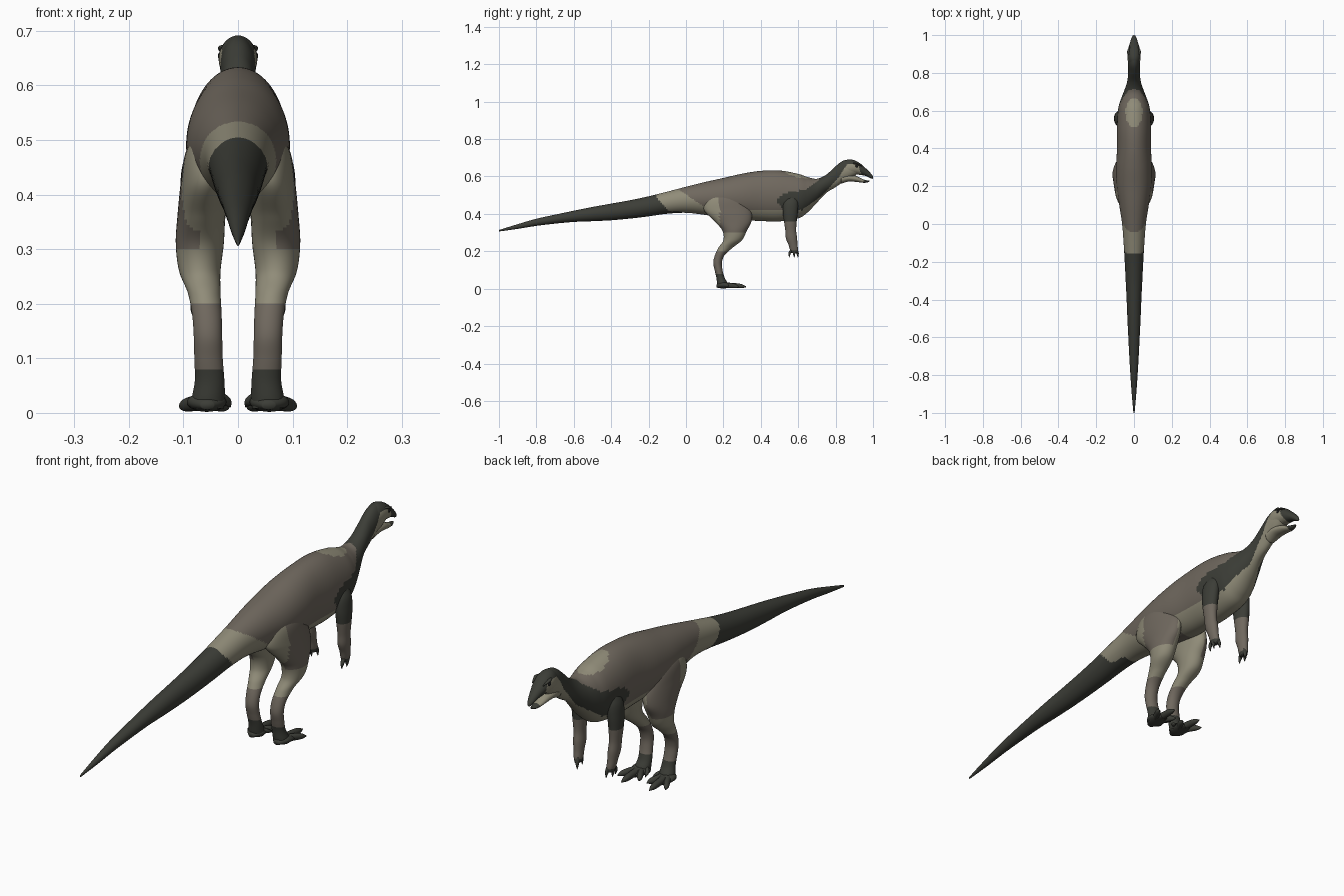
import bpy, bmesh, math
from mathutils import Vector

if "Cube" in bpy.data.objects:
    bpy.data.objects.remove(bpy.data.objects["Cube"])


def material(name, rgb):
    m = bpy.data.materials.new(name)
    m.use_nodes = True
    m.diffuse_color = (*rgb, 1)
    bsdf = m.node_tree.nodes["Principled BSDF"]
    bsdf.inputs["Base Color"].default_value = (*rgb, 1)
    bsdf.inputs["Roughness"].default_value = 0.8
    return m


MATS = [material("charcoal", (.045, .047, .038)),
        material("taupe", (.16, .138, .112)),
        material("sand", (.28, .262, .19)),
        material("eye_black", (.01, .01, .01))]
DARK, TAUPE, SAND, EYE = range(4)


def smooth_path(stations, steps):
    """Catmull-Rom curve through the stations."""
    pts = [stations[0]] + list(stations) + [stations[-1]]
    out = []
    for i in range(1, len(pts) - 2):
        for k in range(steps):
            t = k / steps
            row = []
            for a, b, c, d in zip(*pts[i - 1:i + 3]):
                row.append(b + t * ((c - a) + t * ((2 * a - 5 * b + 4 * c - d)
                                                   + t * (3 * (b - c) + d - a))) / 2)
            out.append(row)
    return out + [list(stations[-1])]


def finish(obj, mirror):
    bpy.context.collection.objects.link(obj)
    if mirror:
        obj.modifiers.new("mirror", 'MIRROR')
    for p in obj.data.polygons:
        p.use_smooth = True
    return obj


def loft(name, stations, paint, upright=False, steps=8, sides=24, mirror=True):
    """Skin elliptical rings (x, y, z, half width, half depth).
    Upright parts have level rings; the others have rings facing y."""
    bm = bmesh.new()
    rings = []
    for x, y, z, a, b in smooth_path(stations, steps):
        ring = []
        for s in range(sides):
            t = math.tau * s / sides
            u, v = max(a, .001) * math.cos(t), max(b, .001) * math.sin(t)
            ring.append(bm.verts.new((x + u, y + v, z) if upright else (x + u, y, z + v)))
        rings.append(ring)
    for r, q in zip(rings, rings[1:]):
        for s in range(sides):
            n = (s + 1) % sides
            bm.faces.new((r[s], r[n], q[n], q[s]))
    bm.faces.new(rings[0])
    bm.faces.new(rings[-1])
    bmesh.ops.recalc_face_normals(bm, faces=bm.faces)
    for f in bm.faces:
        f.material_index = paint(f.calc_center_median()) if callable(paint) else paint
    mesh = bpy.data.meshes.new(name)
    bm.to_mesh(mesh)
    bm.free()
    for m in MATS:
        mesh.materials.append(m)
    return finish(bpy.data.objects.new(name, mesh), mirror)


def profile(rows):
    """Turn (y, top, bottom, half width) into ring stations."""
    return [(0, y, (t + b) / 2, w, (t - b) / 2) for y, t, b, w in rows]


def ramp(points, t):
    for (a, va), (b, vb) in zip(points, points[1:]):
        if t <= b:
            return va + (vb - va) * max(0, t - a) / (b - a)
    return points[-1][1]


# Colour borders of the shoulder, neck and head
SHOULDER_TOP = [(.48, .47), (.52, .51), (.64, .53), (.71, .58), (.74, .7)]
SHOULDER_LOW = [(.48, .47), (.53, .41), (.62, .42), (.73, .5), (.82, .60),
                (.86, .665), (.92, .665), (.955, .56)]


def body_paint(c):
    x, y, z = abs(c.x), c.y, c.z
    if y < -.16 + max(0, .49 - z) * .9 or (y < -.02 and z < .415):
        return DARK
    if y < -.04 + (.53 - z) * 1.5 and y < .25:
        return SAND
    if ((y - .59) / .075) ** 2 + (x / .045) ** 2 < 1 and z > .5:
        return SAND
    if y > .48:
        low = ramp(SHOULDER_LOW, y)
        if low < z < ramp(SHOULDER_TOP, y):
            return DARK
        if y > .56 and z <= low:
            return SAND
    if .32 < y < .56 and z < .425:
        return SAND
    return TAUPE


def leg_paint(c):
    if c.z < .078:
        return DARK
    if c.z < .2:
        return TAUPE
    return SAND if c.z < .3 or c.x < .07 or c.y < .18 else TAUPE


def arm_paint(c):
    return DARK if c.z > .36 or c.z < .205 else TAUPE


# Body from tail tip to the back of the head
loft("body", profile([
    (-1, .314, .306, .003), (-.9, .345, .32, .012), (-.8, .374, .336, .019),
    (-.7, .396, .348, .025), (-.6, .417, .357, .03), (-.5, .437, .361, .035),
    (-.4, .455, .366, .039), (-.3, .473, .375, .044), (-.2, .494, .387, .049),
    (-.1, .519, .401, .055), (0, .545, .406, .063), (.1, .57, .395, .078),
    (.2, .592, .38, .092), (.3, .615, .368, .095), (.4, .63, .362, .09),
    (.5, .632, .36, .09), (.6, .614, .376, .085), (.65, .597, .408, .073),
    (.7, .588, .46, .054), (.75, .61, .512, .037), (.8, .655, .543, .031),
    (.84, .684, .57, .032), (.88, .69, .59, .033), (.91, .676, .608, .03)]),
    body_paint, steps=14, sides=64, mirror=False)

# Head: hooked upper beak and open lower jaw
loft("upper_head", profile([
    (.83, .675, .6, .025), (.87, .691, .602, .034), (.905, .685, .61, .035),
    (.935, .667, .608, .029), (.96, .645, .603, .021), (.98, .626, .594, .015),
    (.995, .608, .588, .008), (1, .598, .59, .002)]),
    body_paint, steps=8, sides=40, mirror=False)
loft("lower_jaw", profile([
    (.83, .612, .562, .026), (.87, .612, .573, .028), (.91, .603, .571, .024),
    (.94, .588, .567, .018), (.965, .58, .567, .012), (.982, .578, .573, .004)]),
    lambda c: DARK if c.y > .95 else SAND, mirror=False)

# Eyes and brow ridges
bm = bmesh.new()
bmesh.ops.create_uvsphere(bm, u_segments=16, v_segments=10, radius=.009)
bmesh.ops.translate(bm, verts=bm.verts, vec=Vector((.028, .912, .654)))
eye_mesh = bpy.data.meshes.new("eyes")
bm.to_mesh(eye_mesh)
bm.free()
eye_mesh.materials.append(MATS[EYE])
finish(bpy.data.objects.new("eyes", eye_mesh), True)
loft("brow_ridges", [(.024, .885, .67, .002, .002), (.03, .91, .668, .007, .005),
                     (.024, .94, .656, .002, .002)], DARK, sides=12)

# Hind legs: thigh, shin and upright foot bones
loft("hind_legs", [
    (.045, .2, .53, .02, .05), (.053, .205, .48, .042, .1),
    (.06, .222, .42, .045, .125), (.067, .252, .36, .044, .098),
    (.07, .26, .31, .044, .065), (.07, .25, .26, .038, .05),
    (.062, .212, .22, .03, .038), (.057, .181, .18, .027, .026),
    (.055, .169, .14, .026, .023), (.054, .174, .1, .026, .021),
    (.052, .184, .06, .027, .022), (.054, .194, .03, .03, .028),
    (.056, .196, .008, .03, .026)],
    leg_paint, upright=True, steps=10, sides=40)

# Feet: pad and spread toes with pointed claws
loft("foot_pads", [(.056, .163, .014, .012, .008), (.057, .19, .02, .034, .018),
                   (.058, .225, .017, .034, .014), (.058, .25, .012, .018, .008)], DARK)
for name, tip_x, tip_y in (("inner", .018, .275), ("middle", .062, .322),
                           ("outer", .106, .282)):
    mid_x, mid_y = (.058 + tip_x) / 2, (.19 + tip_y) / 2
    near_x, near_y = .058 * .2 + tip_x * .8, .19 * .2 + tip_y * .8
    loft(name + "_toes", [(.058, .19, .02, .015, .014), (mid_x, mid_y, .017, .013, .014),
                          (near_x, near_y, .014, .011, .011),
                          (tip_x, tip_y, .01, .001, .002)], DARK, sides=14)
loft("hind_toes", [(.04, .195, .03, .01, .012), (.022, .215, .022, .009, .009),
                   (.014, .24, .012, .001, .002)], DARK, sides=12)

# Arms with three fingers
loft("arms", [
    (.062, .565, .5, .016, .025), (.073, .56, .46, .027, .04),
    (.079, .558, .41, .027, .04), (.08, .558, .36, .025, .034),
    (.079, .56, .31, .021, .029), (.077, .564, .27, .021, .03),
    (.075, .572, .235, .018, .024), (.073, .577, .21, .016, .022),
    (.072, .58, .19, .012, .018)],
    arm_paint, upright=True, sides=32)
for name, dx, dy in (("rear", .004, -.024), ("middle", .008, 0), ("front", -.006, .018)):
    loft(name + "_fingers", [(.072 + dx / 2, .58 + dy / 2, .212, .008, .008),
                             (.072 + dx, .578 + dy, .19, .007, .007),
                             (.07 + dx, .579 + dy * 1.1, .167, .001, .001)],
         DARK, upright=True, sides=12)
